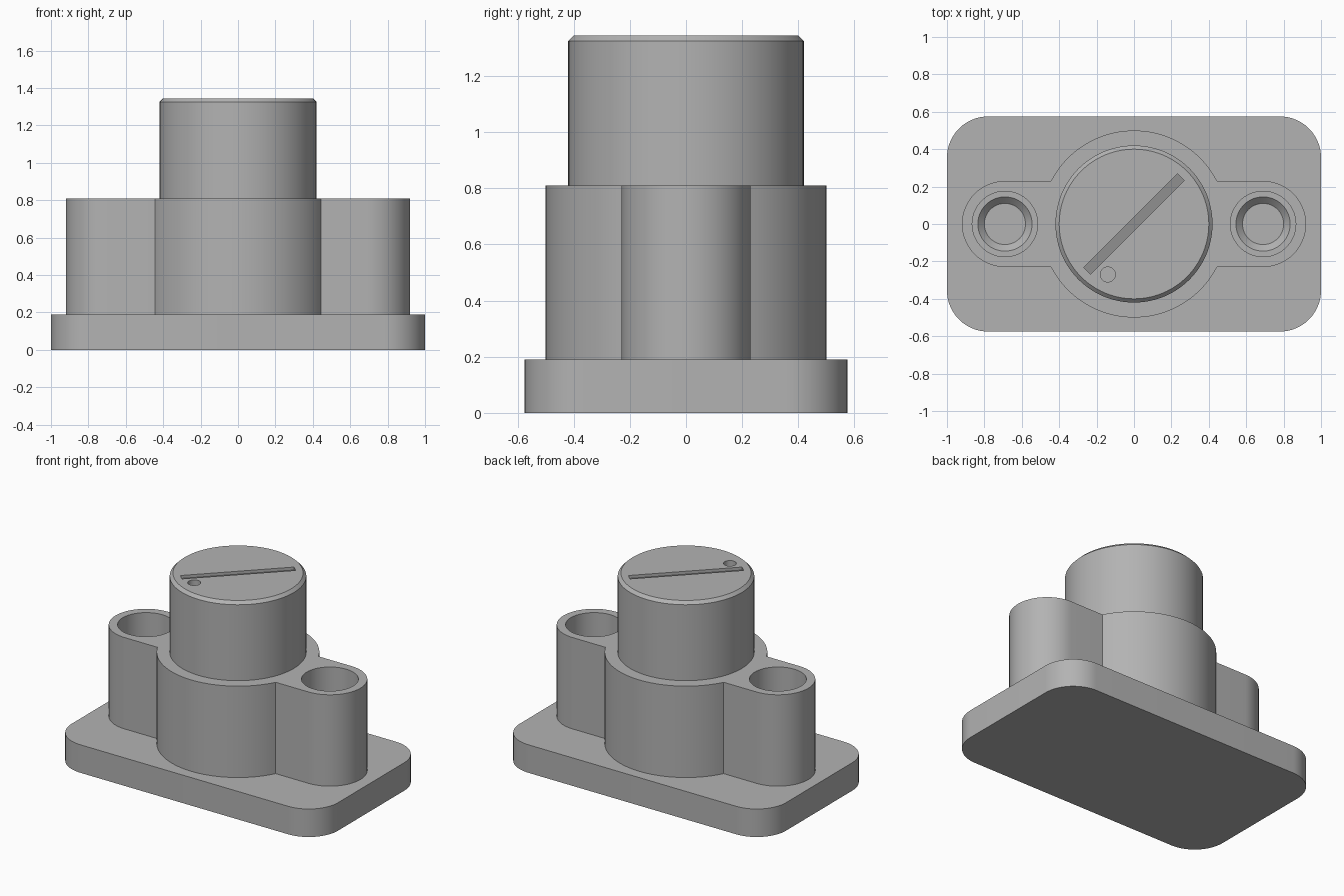
import bpy, bmesh, math

if "Cube" in bpy.data.objects:
    bpy.data.objects.remove(bpy.data.objects["Cube"])

PLATE_TOP, HOUSING_TOP, CAP_TOP = 0.19, 0.81, 1.345
SCREW_X = 0.69


def material(name, v):
    m = bpy.data.materials.new(name)
    m.diffuse_color = (v, v, v, 1)
    m.use_nodes = True
    m.node_tree.nodes["Principled BSDF"].inputs["Base Color"].default_value = m.diffuse_color
    return m


grey = material("grey metal", 0.45)
dark = material("dark slot grey", 0.28)


def finish(name, bm):
    bmesh.ops.recalc_face_normals(bm, faces=bm.faces)
    mesh = bpy.data.meshes.new(name)
    bm.to_mesh(mesh)
    bm.free()
    ob = bpy.data.objects.new(name, mesh)
    bpy.context.collection.objects.link(ob)
    mesh.materials.append(grey)
    return ob


def arc(cx, cy, r, a0, a1, n):
    return [(cx + r * math.cos(a0 + (a1 - a0) * i / n),
             cy + r * math.sin(a0 + (a1 - a0) * i / n)) for i in range(n + 1)]


def prism(name, outline, z0, z1):
    bm = bmesh.new()
    face = bm.faces.new([bm.verts.new((x, y, z0)) for x, y in outline])
    top = bmesh.ops.extrude_face_region(bm, geom=[face])["geom"]
    bmesh.ops.translate(bm, vec=(0, 0, z1 - z0),
                        verts=[v for v in top if isinstance(v, bmesh.types.BMVert)])
    return finish(name, bm)


def turned(name, profile, x=0, y=0, n=64):
    """Solid of stacked rings, given as (radius, z) from bottom to top."""
    bm = bmesh.new()
    rings = [[bm.verts.new((x + r * math.cos(math.tau * i / n),
                            y + r * math.sin(math.tau * i / n), z))
              for i in range(n)] for r, z in profile]
    for a, b in zip(rings, rings[1:]):
        for i in range(n):
            j = (i + 1) % n
            bm.faces.new((a[i], a[j], b[j], b[i]))
    bm.faces.new(rings[0])
    bm.faces.new(rings[-1])
    return finish(name, bm)


def cut(ob, cutter):
    mod = ob.modifiers.new("cut", 'BOOLEAN')
    mod.operation, mod.solver, mod.object = 'DIFFERENCE', 'EXACT', cutter
    bpy.context.view_layer.objects.active = ob
    bpy.ops.object.modifier_apply(modifier=mod.name)
    bpy.data.objects.remove(cutter)


# Base plate with rounded corners
hx, hy, r = 1.0, 0.575, 0.22
outline = []
for k, (sx, sy) in enumerate([(1, 1), (-1, 1), (-1, -1), (1, -1)]):
    a = k * math.pi / 2
    outline += arc(sx * (hx - r), sy * (hy - r), r, a, a + math.pi / 2, 16)
plate = prism("base_plate", outline, 0, PLATE_TOP)

# Housing: round body with a rounded screw lug on each side
body_r, lug_r = 0.5, 0.23
a = math.asin(lug_r / body_r)
outline = (arc(SCREW_X, 0, lug_r, -math.pi / 2, math.pi / 2, 32)
           + arc(0, 0, body_r, a, math.pi - a, 40)
           + arc(-SCREW_X, 0, lug_r, math.pi / 2, 1.5 * math.pi, 32)
           + arc(0, 0, body_r, math.pi + a, math.tau - a, 40))
housing = prism("housing", outline, PLATE_TOP, HOUSING_TOP)

# Stepped screw wells with a conical seat
for s in (-1, 1):
    cut(housing, turned("screw_well_cutter",
                        [(0.11, 0.215), (0.145, 0.25), (0.175, 0.25), (0.175, 0.9)],
                        s * SCREW_X))

# Cap with a chamfered rim
cap = turned("cap", [(0.42, HOUSING_TOP), (0.42, CAP_TOP - 0.02), (0.40, CAP_TOP)], n=96)

# Diagonal slot and round index mark in the cap
slot_floor = CAP_TOP - 0.02
c, d = math.cos(math.pi / 4), 0.025
slot = [((u - v) * c, (u + v) * c)
        for u, v in ((-0.355, -d), (0.355, -d), (0.355, d), (-0.355, d))]
cut(cap, prism("slot_cutter", slot, slot_floor, CAP_TOP + 0.1))
cut(cap, turned("mark_cutter", [(0.04, CAP_TOP - 0.04), (0.04, CAP_TOP + 0.1)],
                -0.14, -0.27, 32))
cap.data.materials.append(dark)
for p in cap.data.polygons:
    if abs(p.center.z - slot_floor) < 0.002 and p.normal.z > 0.9:
        p.material_index = 1

# Smooth round walls, keep edges sharp
for ob in (plate, housing, cap):
    bpy.ops.object.select_all(action='DESELECT')
    ob.select_set(True)
    bpy.context.view_layer.objects.active = ob
    bpy.ops.object.shade_smooth_by_angle(angle=math.radians(25))
